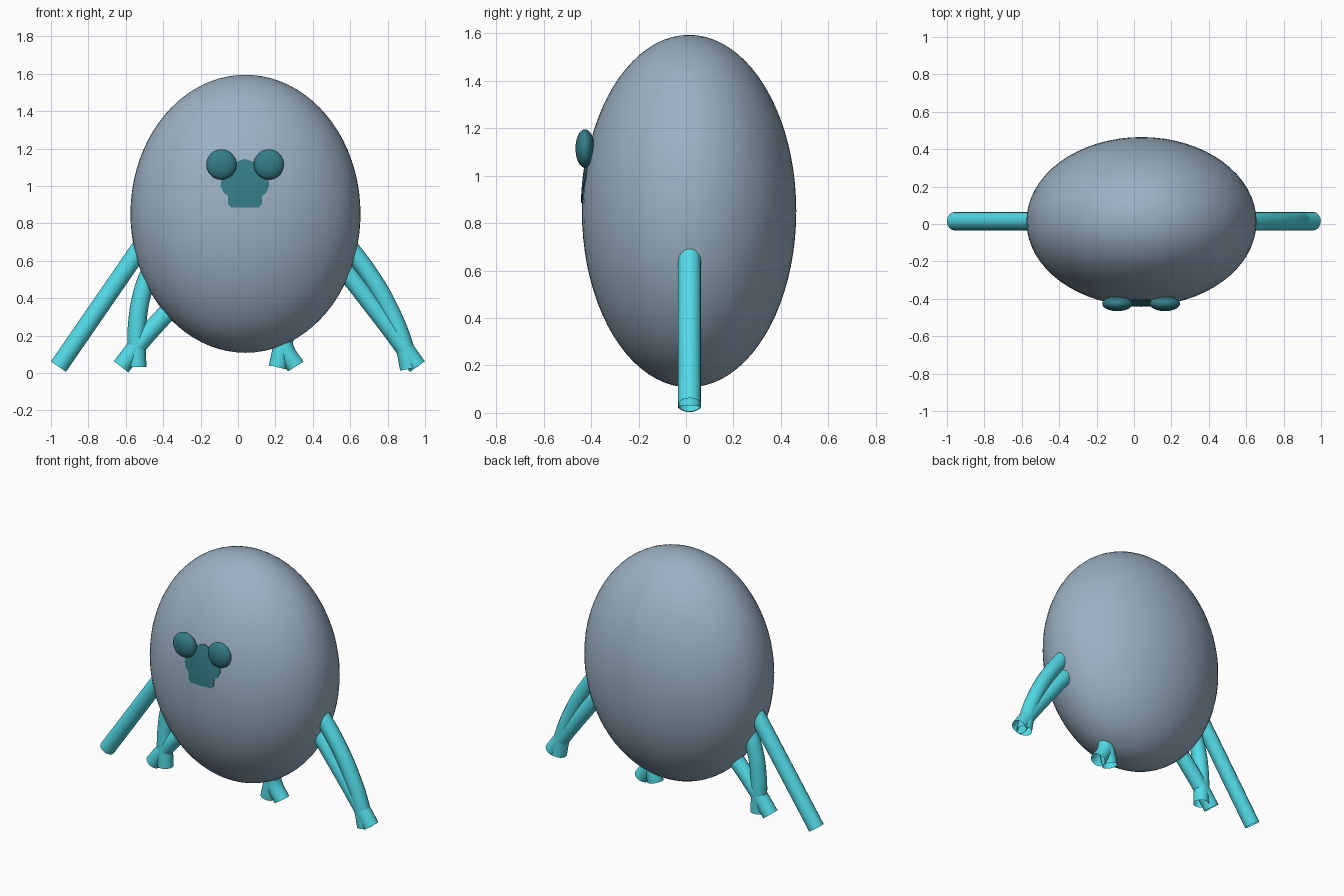
import bpy, bmesh, math
from mathutils import Vector

if "Cube" in bpy.data.objects:
    bpy.data.objects.remove(bpy.data.objects["Cube"])

CENTRE = Vector((0.04, 0.013, 0.851))
RADII = Vector((0.615, 0.452, 0.743))


def material(name, rgb):
    m = bpy.data.materials.new(name)
    m.diffuse_color = (*rgb, 1)
    m.use_nodes = True
    m.node_tree.nodes["Principled BSDF"].inputs["Base Color"].default_value = m.diffuse_color
    return m


SLATE = material("slate", (0.33, 0.44, 0.55))
DARK = material("dark_teal", (0.035, 0.20, 0.24))
TEAL = material("teal", (0.085, 0.71, 0.80))


def ellipsoid(name, centre, radii, segs, rings, mat):
    bpy.ops.mesh.primitive_uv_sphere_add(segments=segs, ring_count=rings, location=centre)
    o = bpy.context.object
    o.name = name
    o.scale = radii
    bpy.ops.object.transform_apply(location=False, rotation=False, scale=True)
    bpy.ops.object.shade_smooth()
    o.data.materials.append(mat)
    return o


def tube(name, points, radius=0.049):
    """Open-ended round tube through (x, z) points in the body's middle plane."""
    cu = bpy.data.curves.new(name, "CURVE")
    cu.dimensions = "3D"
    cu.bevel_depth = radius
    cu.bevel_resolution = 6
    cu.resolution_u = 10
    sp = cu.splines.new("BEZIER")
    sp.bezier_points.add(len(points) - 1)
    for bp, (x, z) in zip(sp.bezier_points, points):
        bp.co = (x, CENTRE.y + 0.002, z)
        bp.handle_left_type = bp.handle_right_type = "AUTO"
    o = bpy.data.objects.new(name, cu)
    bpy.context.collection.objects.link(o)
    cu.materials.append(TEAL)
    bpy.ops.object.select_all(action="DESELECT")
    o.select_set(True)
    bpy.context.view_layer.objects.active = o
    bpy.ops.object.convert(target="MESH")
    bpy.ops.object.shade_smooth_by_angle()


# Egg-shaped body
ellipsoid("body", CENTRE, RADII, 64, 40, SLATE)

# Flattened eyes
for side, x in (("left", -0.089), ("right", 0.165)):
    ellipsoid(side + "_eye", (x, -0.426, 1.115), (0.081, 0.04, 0.081), 32, 20, DARK)

# Beak: a thin patch hugging the body front, wide above and narrow below
half = [(0.0, 1.145), (0.06, 1.125), (0.10, 1.115), (0.12, 1.08), (0.13, 1.0), (0.115, 0.965),
        (0.092, 0.947), (0.09, 0.902), (0.075, 0.886), (0.0, 0.884)]
outline = half + [(-x, z) for x, z in half[-2:0:-1]]
bm = bmesh.new()


def on_body(x, z, lift):
    u, w = (x + 0.037 - CENTRE.x) / RADII.x, (z - CENTRE.z) / RADII.z
    y = CENTRE.y - RADII.y * math.sqrt(1 - u * u - w * w) - lift
    return bm.verts.new((x + 0.037, y, z))


mid = on_body(0, 1.01, 0.005)
steps = ((0.33, 0.005), (0.66, 0.005), (1.0, 0.004), (1.0, -0.02))
rings = [[on_body(x * t, 1.01 + (z - 1.01) * t, lift) for x, z in outline] for t, lift in steps]
n = len(outline)
for i in range(n):
    j = (i + 1) % n
    bm.faces.new((mid, rings[0][i], rings[0][j]))
    for a, b in zip(rings, rings[1:]):
        bm.faces.new((a[i], b[i], b[j], a[j]))
bmesh.ops.recalc_face_normals(bm, faces=bm.faces)
bm.normal_update()
if mid.normal.y > 0:
    bmesh.ops.reverse_faces(bm, faces=bm.faces)
me = bpy.data.meshes.new("beak")
bm.to_mesh(me)
bm.free()
me.materials.append(DARK)
beak = bpy.data.objects.new("beak", me)
bpy.context.collection.objects.link(beak)
bpy.context.view_layer.objects.active = beak
beak.select_set(True)
bpy.ops.object.shade_smooth_by_angle()

# Tubular legs, all in one plane
tube("outer_left_leg", [(-0.96, 0.034), (-0.48, 0.73)])
tube("inner_left_leg", [(-0.539, 0.031), (-0.54, 0.25), (-0.502, 0.46), (-0.42, 0.64)])
tube("inner_left_leg_brace", [(-0.625, 0.033), (-0.54, 0.143), (-0.375, 0.328), (-0.28, 0.43)])
tube("middle_leg", [(0.212, 0.030), (0.235, 0.13), (0.27, 0.26)])
tube("middle_leg_brace", [(0.309, 0.035), (0.255, 0.12), (0.23, 0.26)])
tube("right_leg", [(0.915, 0.022), (0.89, 0.14), (0.80, 0.36), (0.70, 0.53), (0.58, 0.69)])
tube("right_leg_brace", [(0.959, 0.034), (0.85, 0.187), (0.705, 0.378), (0.58, 0.535), (0.5, 0.62)])
